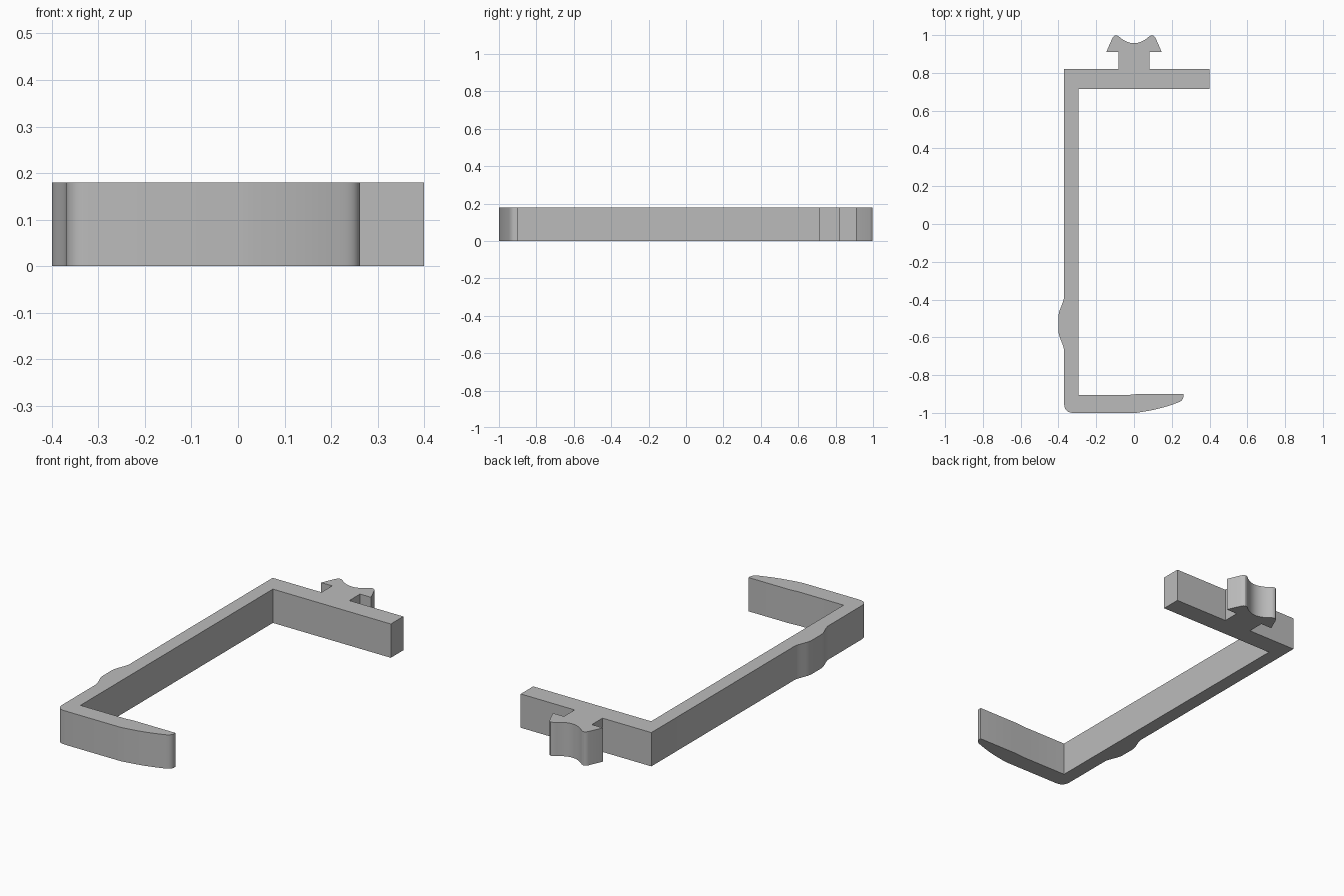
import bpy, bmesh, math
from mathutils import Vector
from mathutils.geometry import interpolate_bezier

cube = bpy.data.objects.get("Cube")
if cube:
    bpy.data.objects.remove(cube)

HEIGHT = 0.18

grey = bpy.data.materials.new("plain grey")
grey.use_nodes = True
colour = (0.5, 0.5, 0.5, 1)
grey.diffuse_color = colour
grey.node_tree.nodes["Principled BSDF"].inputs["Base Color"].default_value = colour


def bezier(a, b, c, d, steps=9):
    """Points along a cubic curve from a to d."""
    return [p.to_2d() for p in interpolate_bezier(
        *(Vector(p).to_3d() for p in (a, b, c, d)), steps)]


def mirrored(points):
    return [Vector((-p[0], p[1])) for p in reversed(points)]


# Hooked lower arm: flat inner edge, curved tip, rounded outer corner
lower_arm = [(-0.295, -0.905), (-0.03, -0.905), (0.02, -0.90), (0.262, -0.90)]
lower_arm += bezier((0.262, -0.915), (0.258, -0.935), (0.245, -0.942), (0.22, -0.95), 7)
lower_arm += bezier((0.20, -0.957), (0.14, -0.978), (0.08, -0.99), (0.01, -1.0), 8)
lower_arm += bezier((-0.32, -1.0), (-0.352, -1.0), (-0.37, -0.985), (-0.37, -0.95), 8)

# Thumb bump on the outside of the long wall
bump = bezier((-0.37, -0.665), (-0.382, -0.615), (-0.40, -0.60), (-0.40, -0.56))
bump += bezier((-0.40, -0.495), (-0.40, -0.455), (-0.382, -0.44), (-0.37, -0.39))

# Barbed snap head on a stem, left half mirrored to the right
half_head = [(-0.082, 0.82), (-0.082, 0.91), (-0.147, 0.91), (-0.115, 0.983)]
half_head += bezier((-0.115, 0.983), (-0.105, 1.005), (-0.088, 1.002), (-0.072, 0.986), 6)[1:]
half_head += bezier((-0.072, 0.986), (-0.05, 0.968), (-0.025, 0.957), (0, 0.957), 7)[1:]
head = half_head + mirrored(half_head[:-1])

upper_arm_end = [(0.40, 0.82), (0.40, 0.715), (-0.295, 0.715)]
outline = lower_arm + bump + [(-0.37, 0.82)] + head + upper_arm_end

# Extrude the whole outline into one bracket
bm = bmesh.new()
base = bm.faces.new([bm.verts.new((p[0], p[1], 0)) for p in outline])
walls = bmesh.ops.extrude_face_region(bm, geom=[base], use_keep_orig=True)
top = [v for v in walls["geom"] if isinstance(v, bmesh.types.BMVert)]
bmesh.ops.translate(bm, verts=top, vec=(0, 0, HEIGHT))
bmesh.ops.recalc_face_normals(bm, faces=bm.faces)
bmesh.ops.triangulate(bm, faces=[f for f in bm.faces if len(f.verts) > 4])
mesh = bpy.data.meshes.new("clip_bracket")
bm.to_mesh(mesh)
bm.free()
mesh.materials.append(grey)
bracket = bpy.data.objects.new("clip_bracket", mesh)
bpy.context.collection.objects.link(bracket)

bpy.context.view_layer.objects.active = bracket
bracket.select_set(True)
bpy.ops.object.shade_smooth_by_angle(angle=math.radians(30))
